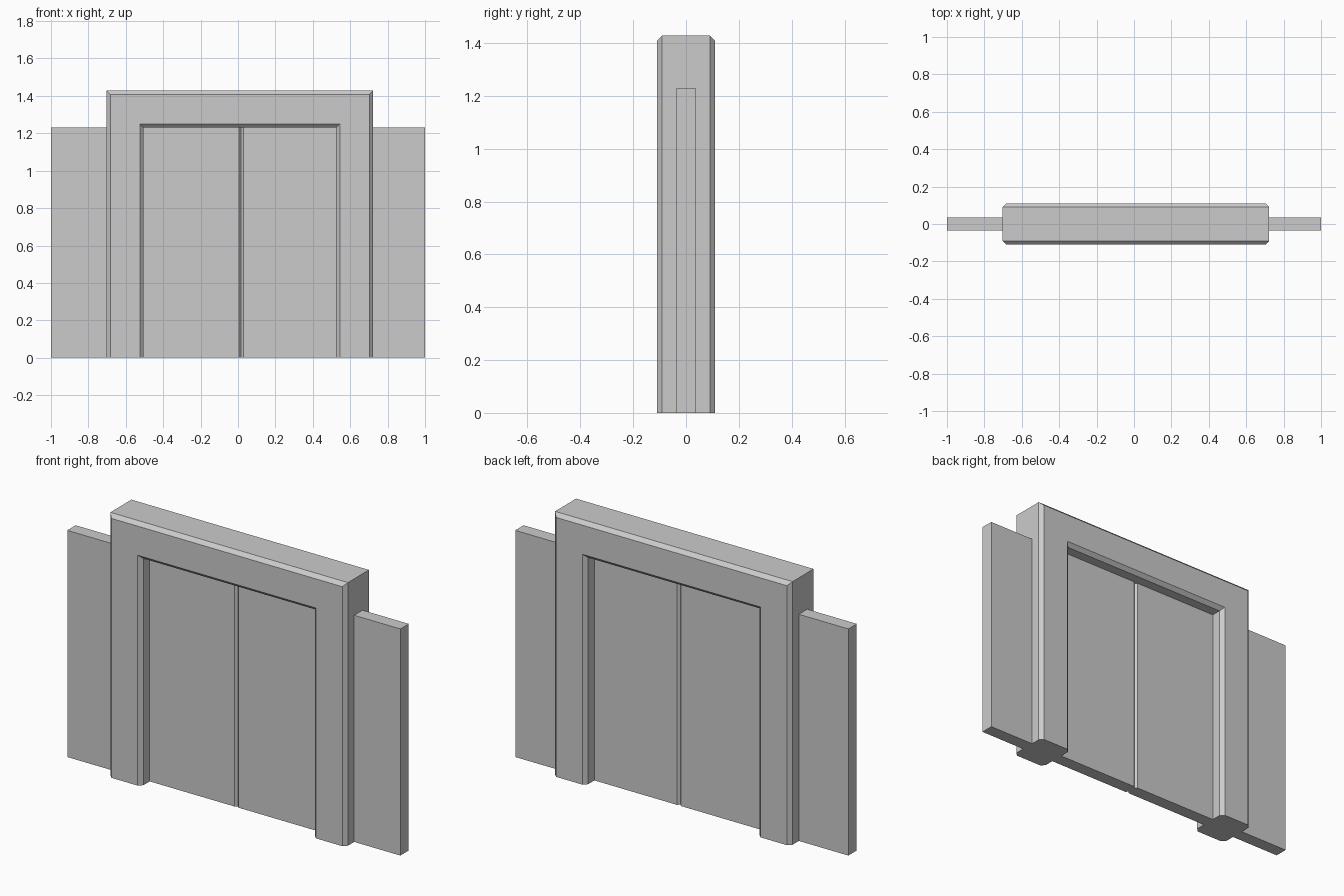
import bpy, bmesh

if "Cube" in bpy.data.objects:
    bpy.data.objects.remove(bpy.data.objects["Cube"])

# Single plain grey
grey = bpy.data.materials.new("plain_grey")
grey.use_nodes = True
COLOR = (0.6, 0.6, 0.6, 1)
grey.diffuse_color = COLOR
grey.node_tree.nodes["Principled BSDF"].inputs["Base Color"].default_value = COLOR


def loft(name, rings):
    """Join matching closed rings of points into a capped solid."""
    bm = bmesh.new()
    loops = [[bm.verts.new(p) for p in ring] for ring in rings]
    n = len(rings[0])
    for a, b in zip(loops, loops[1:]):
        for i in range(n):
            j = (i + 1) % n
            bm.faces.new((a[i], a[j], b[j], b[i]))
    bm.faces.new(loops[0])
    bm.faces.new(loops[-1])
    bmesh.ops.recalc_face_normals(bm, faces=bm.faces)
    mesh = bpy.data.meshes.new(name)
    bm.to_mesh(mesh)
    bm.free()
    mesh.materials.append(grey)
    obj = bpy.data.objects.new(name, mesh)
    bpy.context.collection.objects.link(obj)
    return obj


# Door frame: chamfered section swept around the opening with mitred corners
LEFT, RIGHT, TOP = -0.505, 0.525, 1.23
WIDTH, DEPTH, CHAMFER = 0.198, 0.11, 0.02
near, far = DEPTH - CHAMFER, WIDTH - CHAMFER
half = [(0, near), (CHAMFER, DEPTH), (far, DEPTH), (WIDTH, near)]
section = half + [(t, -y) for t, y in reversed(half)]
stations = [(LEFT, 0, -1, 0), (LEFT, TOP, -1, 1), (RIGHT, TOP, 1, 1), (RIGHT, 0, 1, 0)]
loft("door_frame", [[(x + dx * t, y, z + dz * t) for t, y in section]
                    for x, z, dx, dz in stations])

# Two sliding panels, with bevelled edges meeting in a groove
SEAM, THICK, BEVEL = 0.017, 0.036, 0.012
for name, side in (("right_door_panel", -1), ("left_door_panel", 1)):
    outline = [(side, -THICK), (SEAM + side * BEVEL, -THICK), (SEAM, BEVEL - THICK),
               (SEAM, THICK - BEVEL), (SEAM + side * BEVEL, THICK), (side, THICK)]
    loft(name, [[(x, y, z) for x, y in outline] for z in (0, TOP)])
